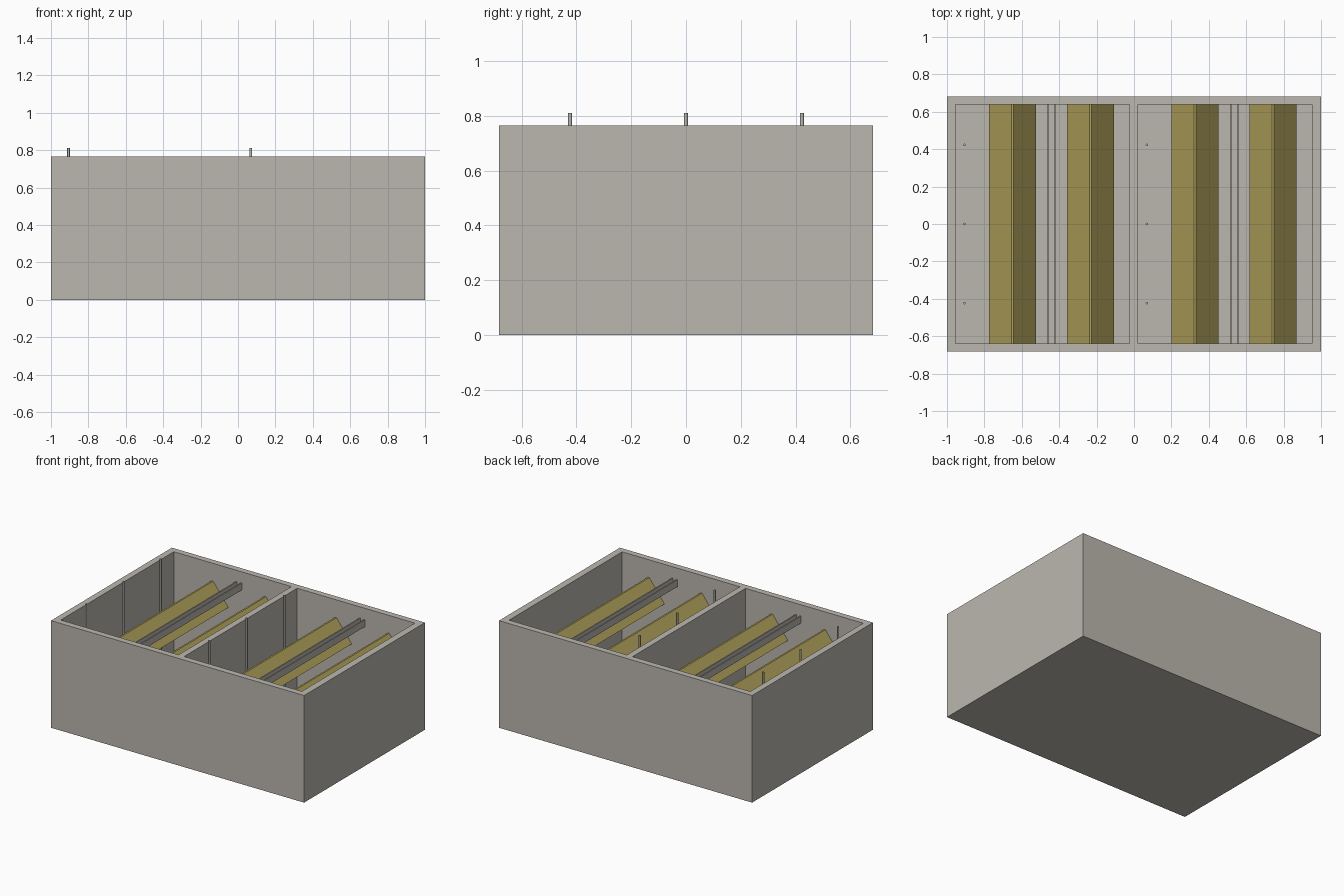
import bpy, bmesh
from mathutils import Vector

cube = bpy.data.objects.get("Cube")
if cube:
    bpy.data.objects.remove(cube, do_unlink=True)


def material(name, color):
    mat = bpy.data.materials.new(name)
    mat.use_nodes = True
    mat.diffuse_color = color
    mat.node_tree.nodes["Principled BSDF"].inputs["Base Color"].default_value = color
    return mat


concrete = material("concrete grey", (0.50, 0.475, 0.43, 1))
yellow = material("hood yellow", (0.46, 0.38, 0.11, 1))

HALF_Y, INNER_Y = 0.682, 0.638
WALL_TOP, FLOOR = 0.765, 0.045
CELLS = [(-0.954, -0.024), (0.021, 0.951)]
CELL_STEP = 0.975


def finish(name, bm, mat):
    bmesh.ops.recalc_face_normals(bm, faces=bm.faces)
    mesh = bpy.data.meshes.new(name)
    bm.to_mesh(mesh)
    bm.free()
    mesh.materials.append(mat)
    obj = bpy.data.objects.new(name, mesh)
    bpy.context.collection.objects.link(obj)
    return obj


def extruded_profile(name, half, x, mat):
    """Mirror a half profile (x, z) about x and run it from wall to wall."""
    points = half + [(-px, pz) for px, pz in reversed(half) if px > 0]
    bm = bmesh.new()
    face = bm.faces.new([bm.verts.new((x + px, -INNER_Y, pz)) for px, pz in points])
    new = bmesh.ops.extrude_face_region(bm, geom=[face], use_keep_orig=True)["geom"]
    verts = [v for v in new if isinstance(v, bmesh.types.BMVert)]
    bmesh.ops.translate(bm, verts=verts, vec=(0, 2 * INNER_Y, 0))
    return finish(name, bm, mat)


# Tank: one block with two open cells sunk into its top
bm = bmesh.new()
bmesh.ops.create_cube(bm, size=1)
bmesh.ops.scale(bm, verts=bm.verts, vec=(2, 2 * HALF_Y, WALL_TOP))
bmesh.ops.translate(bm, verts=bm.verts, vec=(0, 0, WALL_TOP / 2))
cuts = [(Vector((x, 0, 0)), Vector((1, 0, 0))) for cell in CELLS for x in cell]
cuts += [(Vector((0, y, 0)), Vector((0, 1, 0))) for y in (-INNER_Y, INNER_Y)]
for point, normal in cuts:
    geom = bm.verts[:] + bm.edges[:] + bm.faces[:]
    bmesh.ops.bisect_plane(bm, geom=geom, plane_co=point, plane_no=normal)
openings = []
for f in bm.faces:
    c = f.calc_center_median()
    if f.normal.z > 0.9 and abs(c.y) < INNER_Y and any(a < c.x < b for a, b in CELLS):
        openings.append(f)
for f in bmesh.ops.extrude_discrete_faces(bm, faces=openings)["faces"]:
    bmesh.ops.translate(bm, verts=f.verts, vec=(0, 0, FLOOR - WALL_TOP))
finish("tank", bm, concrete)

# Half profiles: bent hood plate and open trough
hood = [(0.006, 0.638), (0.126, 0.482), (0.116, 0.475), (0, 0.626)]
trough = [(0, 0.643), (0.015, 0.643), (0.015, 0.685), (0.023, 0.685), (0.023, 0.635), (0, 0.635)]
hood = hood[::-1]

for i, side in enumerate(("right", "left")):
    shift = i * CELL_STEP
    # Two gabled hoods with the trough above the gap between them
    extruded_profile(side + "_outer_hood", hood, shift - 0.649, yellow)
    extruded_profile(side + "_inner_hood", hood, shift - 0.232, yellow)
    # Trough is built from two mirrored L shapes sharing a floor
    bm = bmesh.new()
    outline = trough[:5] + [(-x, z) for x, z in reversed(trough[1:5])]
    xc = shift - 0.440
    face = bm.faces.new([bm.verts.new((xc + x, -INNER_Y, z)) for x, z in outline])
    new = bmesh.ops.extrude_face_region(bm, geom=[face], use_keep_orig=True)["geom"]
    verts = [v for v in new if isinstance(v, bmesh.types.BMVert)]
    bmesh.ops.translate(bm, verts=verts, vec=(0, 2 * INNER_Y, 0))
    finish(side + "_trough", bm, concrete)
    # Row of thin feed pipes standing out above the rim
    for name, y in (("front", -0.423), ("middle", 0), ("back", 0.423)):
        bm = bmesh.new()
        bmesh.ops.create_cone(bm, cap_ends=True, segments=12, radius1=0.007,
                              radius2=0.007, depth=0.73)
        bmesh.ops.translate(bm, verts=bm.verts, vec=(shift - 0.906, y, 0.445))
        pipe = finish(f"{side}_{name}_feed_pipe", bm, concrete)
        for p in pipe.data.polygons:
            p.use_smooth = abs(p.normal.z) < 0.5
